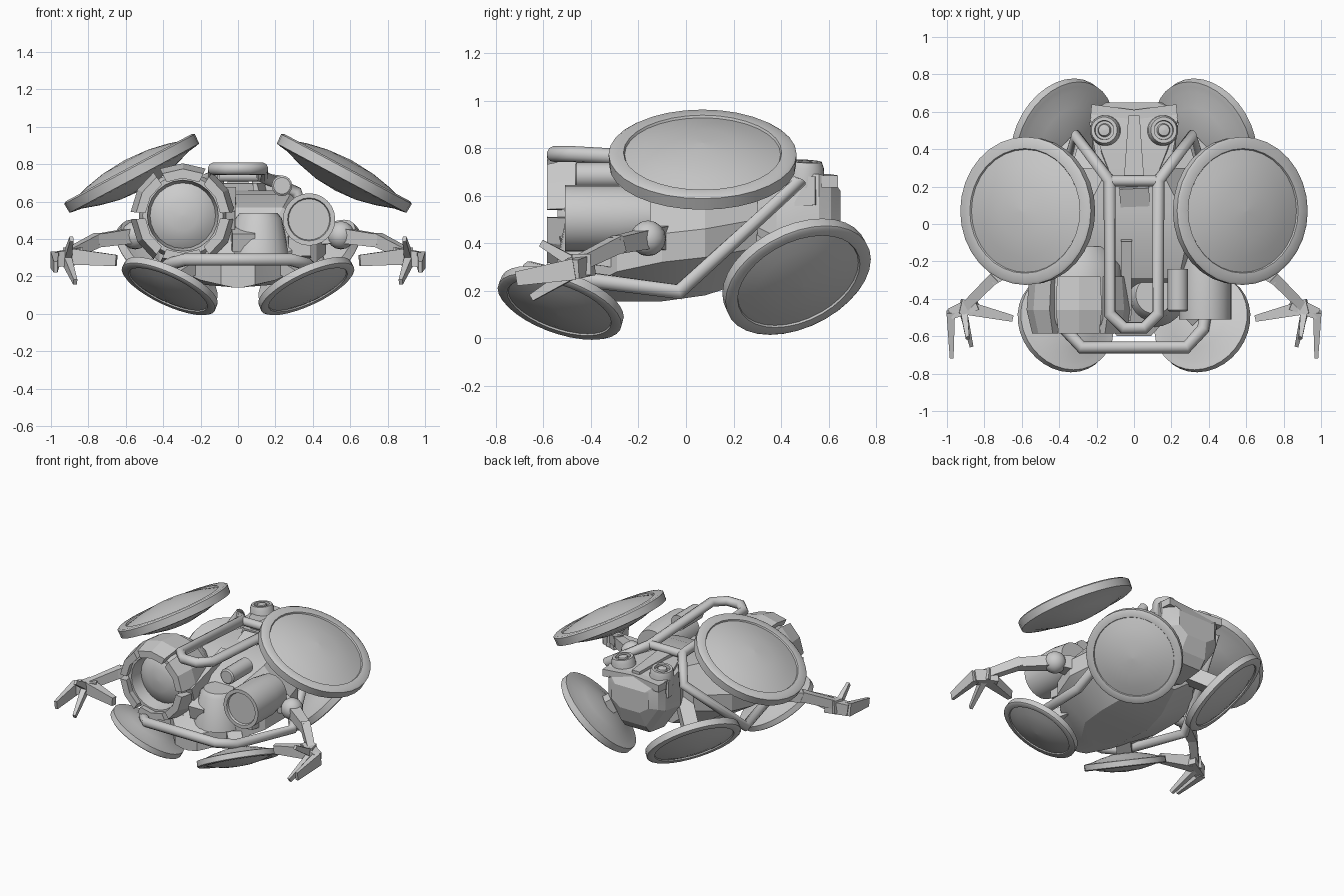
import bpy, bmesh, math
from mathutils import Vector, Matrix

if "Cube" in bpy.data.objects:
    bpy.data.objects.remove(bpy.data.objects["Cube"])

def finish(name, bm, angle=35):
    bmesh.ops.remove_doubles(bm, verts=bm.verts, dist=1e-5)
    bmesh.ops.recalc_face_normals(bm, faces=bm.faces)
    me = bpy.data.meshes.new(name)
    bm.to_mesh(me)
    bm.free()
    ob = bpy.data.objects.new(name, me)
    bpy.context.collection.objects.link(ob)
    bpy.ops.object.select_all(action='DESELECT')
    ob.select_set(True)
    bpy.context.view_layer.objects.active = ob
    bpy.ops.object.shade_smooth_by_angle(angle=math.radians(angle))
    return ob

def skin(bm, rings):
    # bridge rings of points and cap both ends
    rs = [[bm.verts.new(p) for p in r] for r in rings]
    n = len(rs[0])
    for a, b in zip(rs, rs[1:]):
        for i in range(n):
            bm.faces.new((a[i], a[(i + 1) % n], b[(i + 1) % n], b[i]))
    bm.faces.new(rs[0])
    bm.faces.new(rs[-1])

def lathe(name, profile, loc, axis, n=32):
    m = Matrix.Translation(loc) @ Vector(axis).to_track_quat('Z', 'Y').to_matrix().to_4x4()
    bm = bmesh.new()
    skin(bm, [[m @ Vector((max(r, .002) * math.cos(2 * math.pi * i / n),
                           max(r, .002) * math.sin(2 * math.pi * i / n), h))
               for i in range(n)] for r, h in profile])
    return finish(name, bm)

def disc(name, loc, axis, r):
    prof = [(0, -.105), (.12, -.097), (.23, -.072), (.33, -.04), (.365, -.036), (.395, -.03),
            (.398, .025), (.385, .034), (.335, .034), (.33, .024), (.25, .048), (.14, .07), (0, .08)]
    k = r / .395
    return lathe(name, [(a * k, h * k) for a, h in prof], loc, axis)

def tube(name, pts, r, cyclic=False):
    cu = bpy.data.curves.new(name, 'CURVE')
    cu.dimensions = '3D'
    cu.bevel_depth = r
    cu.bevel_resolution = 3
    cu.use_fill_caps = True
    sp = cu.splines.new('POLY')
    sp.points.add(len(pts) - 1)
    for p, c in zip(sp.points, pts):
        p.co = (*c, 1)
    sp.use_cyclic_u = cyclic
    ob = bpy.data.objects.new(name, cu)
    bpy.context.collection.objects.link(ob)
    return ob

def limb(name, a, b, s0, s1):
    # tapered box between two points, sizes are (width, height)
    a, b = Vector(a), Vector(b)
    d = (b - a).normalized()
    u = d.cross(Vector((0, 0, 1))).normalized()
    v = u.cross(d)
    bm = bmesh.new()
    skin(bm, [[c + u * s[0] * i / 2 + v * s[1] * j / 2 for i, j in ((-1, -1), (1, -1), (1, 1), (-1, 1))]
              for c, s in ((a, s0), (b, s1))])
    return finish(name, bm)

def hull(name, sections):
    # octagonal sections along y: y, half top, half middle, half bottom, z low, z mid, z high
    bm = bmesh.new()
    skin(bm, [[(-b, y, lo), (b, y, lo), (m, y, mid - .06), (m, y, mid + .06), (t, y, hi),
               (-t, y, hi), (-m, y, mid + .06), (-m, y, mid - .06)]
              for y, t, m, b, lo, mid, hi in sections])
    return finish(name, bm, 15)

# Body and head
hull('body_hull', [(-.60, .04, .09, .02, .14, .215, .27), (-.48, .10, .20, .06, .145, .24, .32),
                   (-.29, .24, .42, .18, .155, .34, .57), (-.10, .28, .47, .20, .155, .38, .64),
                   (.08, .25, .43, .17, .18, .40, .66), (.30, .14, .27, .10, .25, .44, .66)])
hull('head', [(.20, .10, .14, .07, .30, .50, .70), (.38, .17, .22, .09, .25, .50, .70),
              (.56, .235, .225, .10, .28, .53, .69), (.61, .21, .20, .10, .34, .55, .68),
              (.65, .12, .15, .08, .45, .56, .61)])
limb('head_ridge', (0, .22, .69), (0, .58, .68), (.11, .07), (.06, .06))
limb('spine', (.03, -.52, .38), (0, .22, .58), (.12, .10), (.16, .24))
limb('spine_fin', (-.04, -.50, .50), (-.04, -.08, .63), (.05, .10), (.06, .10))
lathe('front_skirt', [(.17, .29), (.125, .51), (.10, .54), (0, .54)], (.11, -.38, 0), (0, 0, 1), 24)

for s, side in ((1, 'right'), (-1, 'left')):
    P = lambda x, y, z: (s * x, y, z)
    # Four pads
    disc('upper_pad_' + side, P(.568, .07, .752), P(.47, 0, .88), .393)
    disc('rear_pad_' + side, P(.383, .465, .258), P(.61, .36, -.72), .325)
    disc('front_pad_' + side, P(.365, -.527, .148), P(.41, -.31, -.87), .272)
    limb('rear_pad_mount_' + side, P(.18, .28, .42), P(.34, .43, .31), (.10, .10), (.10, .10))
    limb('front_pad_mount_' + side, P(.2, -.36, .28), P(.34, -.5, .2), (.10, .08), (.10, .06))
    # Eyes and brow
    lathe('eye_' + side, [(.085, -.06), (.08, .02), (.07, .045), (.052, .045), (.05, .025),
                          (.036, .025), (.03, .045), (0, .05)], P(.155, .5, .70), P(.1, .05, 1), 20)
    limb('brow_' + side, P(.0, .585, .66), P(.23, .605, .66), (.05, .06), (.07, .05))
    limb('cheek_' + side, P(.16, .3, .62), P(.21, .55, .62), (.06, .14), (.06, .12))
    # Arm and claw
    lathe('shoulder_' + side, [(0, -.075)] + [(.075 * math.cos(a * .3927), .075 * math.sin(a * .3927))
          for a in range(-3, 4)] + [(0, .075)], P(.55, -.16, .42), (0, 0, 1), 16)
    limb('shoulder_link_' + side, P(.34, -.1, .42), P(.55, -.16, .42), (.12, .12), (.08, .08))
    limb('upper_arm_' + side, P(.55, -.16, .42), P(.76, -.30, .39), (.08, .08), (.06, .07))
    limb('forearm_' + side, P(.74, -.28, .40), P(.90, -.44, .32), (.06, .07), (.05, .06))
    limb('palm_' + side, P(.84, -.42, .31), P(.98, -.48, .29), (.08, .09), (.06, .08))
    limb('inner_finger_' + side, P(.93, -.44, .31), P(.65, -.505, .285), (.08, .09), (.035, .06))
    limb('outer_finger_' + side, P(.98, -.47, .29), P(.975, -.715, .25), (.045, .09), (.02, .06))
    limb('middle_finger_' + side, P(.92, -.44, .30), P(.87, -.65, .17), (.045, .06), (.02, .03))
    limb('upper_finger_' + side, P(.91, -.46, .31), P(.89, -.61, .40), (.04, .05), (.02, .03))

# Continuous roll cage: bumper, side rails and roof loop
half = [(.28, -.66, .29), (.37, -.56, .265), (.46, -.03, .195), (.31, .47, .65),
        (.13, .23, .735), (.13, -.48, .775), (.055, -.555, .775)]
tube('roll_cage', half + [(-x, y, z) for x, y, z in reversed(half)], .034, True)
tube('cage_crossbar', [(-.13, .23, .735), (.13, .23, .735)], .03)

# Large spotlight with shroud petals
C = Vector((-.295, 0, .525))
lathe('spotlight', [(.16, .12), (.23, .22), (.235, .50), (.215, .54), (.19, .54), (.175, .45),
                    (.14, .475), (.08, .495), (0, .50)], C, (0, -1, 0), 24)
for k in range(6):
    bm = bmesh.new()
    rings = []
    for j in range(3):
        a = math.radians(k * 60 + 4 + 26 * j)
        d = Vector((math.cos(a), 0, math.sin(a)))
        rings.append([C + d * r + Vector((0, y, 0)) for r, y in
                      ((.225, -.28), (.265, -.28), (.28, -.46), (.25, -.585), (.20, -.585), (.215, -.46))])
    skin(bm, rings)
    finish('shroud_petal', bm, 15)

# Smaller lamps on the other side
lathe('side_lamp', [(.12, .15), (.14, .28), (.14, .51), (.115, .51), (.11, .495), (0, .495)],
      (.38, 0, .505), (0, -1, 0), 24)
lathe('small_lamp', [(.055, .24), (.055, .46), (.045, .468), (0, .468)], (.235, 0, .685), (0, -1, 0), 16)
limb('lamp_mount', (.32, -.26, .36), (.33, -.40, .36), (.14, .14), (.12, .10))
